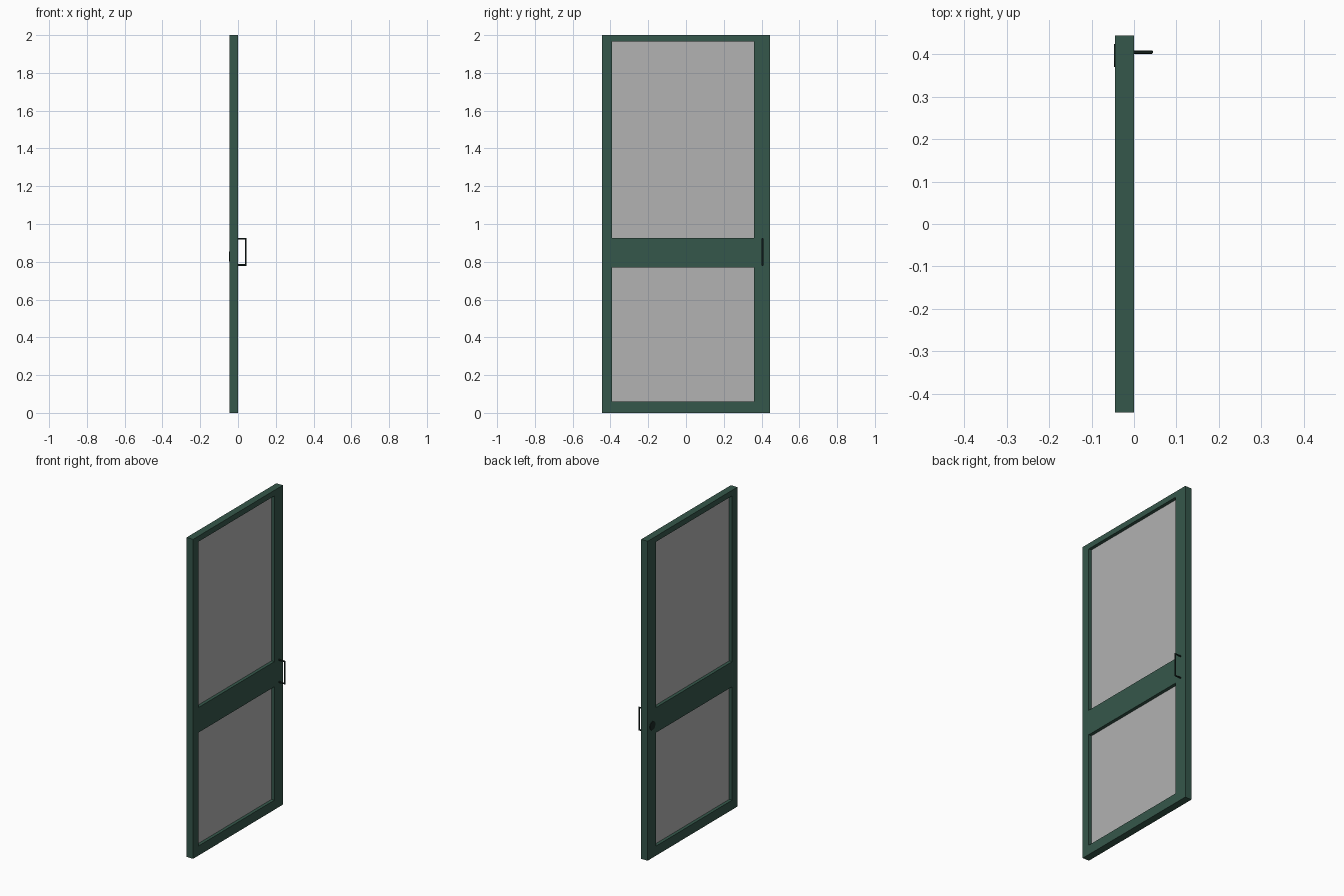
import bpy, bmesh, math
from mathutils import Vector, Matrix

if "Cube" in bpy.data.objects:
    bpy.data.objects.remove(bpy.data.objects["Cube"])

def material(name, rgb):
    m = bpy.data.materials.new(name)
    m.diffuse_color = (*rgb, 1)
    m.use_nodes = True
    m.node_tree.nodes["Principled BSDF"].inputs["Base Color"].default_value = m.diffuse_color
    return m

green = material("dark green paint", (0.036, 0.095, 0.070))
grey = material("grey pane", (0.445, 0.445, 0.445))
dark = material("dark metal", (0.010, 0.022, 0.018))

def finish(bm, name, mat):
    bmesh.ops.recalc_face_normals(bm, faces=bm.faces[:])
    me = bpy.data.meshes.new(name)
    bm.to_mesh(me)
    bm.free()
    me.materials.append(mat)
    ob = bpy.data.objects.new(name, me)
    bpy.context.collection.objects.link(ob)
    return ob

def box(name, mat, lo, hi):
    lo, hi = Vector(lo), Vector(hi)
    bm = bmesh.new()
    size = Matrix.Diagonal((*(hi - lo), 1))
    bmesh.ops.create_cube(bm, size=1, matrix=Matrix.Translation((lo + hi) / 2) @ size)
    return finish(bm, name, mat)

X0, X1, Y = -0.045, 0.0, 0.444
ys = (-Y, -0.392, 0.361, Y)                 # stile and opening limits
zs = (0, 0.06, 0.77, 0.927, 1.965, 2.0)     # rail and opening limits

# Frame: a grid of cells extruded to depth, leaving out the two openings
bm = bmesh.new()
grid = [[bm.verts.new((X0, y, z)) for z in zs] for y in ys]
cells = [bm.faces.new((grid[i][j], grid[i + 1][j], grid[i + 1][j + 1], grid[i][j + 1]))
         for i in range(3) for j in range(5) if not (i == 1 and j in (1, 3))]
ext = bmesh.ops.extrude_face_region(bm, geom=cells, use_keep_orig=True)
bmesh.ops.translate(bm, vec=(X1 - X0, 0, 0),
                    verts=[v for v in ext["geom"] if isinstance(v, bmesh.types.BMVert)])
bmesh.ops.dissolve_limit(bm, angle_limit=0.01, verts=bm.verts[:], edges=bm.edges[:])
bmesh.ops.triangulate(bm, faces=[f for f in bm.faces if len(f.verts) > 4])
finish(bm, "door_frame", green)

# Panes recessed at mid depth
for name, j in (("lower_pane", 1), ("upper_pane", 3)):
    box(name, grey, (-0.025, ys[1], zs[j]), (-0.020, ys[2], zs[j + 1]))

# Pull handle: hexagonal rod swept along a squared U
path = [(-0.002, 0.783), (0.041, 0.783), (0.041, 0.922), (-0.002, 0.922)]
miter = [(0, 1), (-1, 1), (-1, -1), (0, -1)]   # inward direction at each corner
bm = bmesh.new()
rings = []
for (x, z), (mx, mz) in zip(path, miter):
    ring = []
    for k in range(8):
        a = math.tau * (k + 0.5) / 8
        c, s = 0.0045 * math.cos(a), 0.0045 * math.sin(a)
        ring.append(bm.verts.new((x + mx * c, 0.405 + s, z + mz * c)))
    rings.append(ring)
for a, b in zip(rings, rings[1:]):
    for k in range(8):
        bm.faces.new((a[k], a[k - 1], b[k - 1], b[k]))
bm.faces.new(rings[0])
bm.faces.new(rings[-1])
finish(bm, "pull_handle", dark)

# Flush round finger plate on the other side
bm = bmesh.new()
bmesh.ops.create_cone(bm, cap_ends=True, segments=24, radius1=0.027, radius2=0.027, depth=0.004,
                      matrix=Matrix.Translation((-0.0455, 0.397, 0.828)) @ Matrix.Rotation(math.pi / 2, 4, 'Y'))
finish(bm, "finger_plate", dark)
